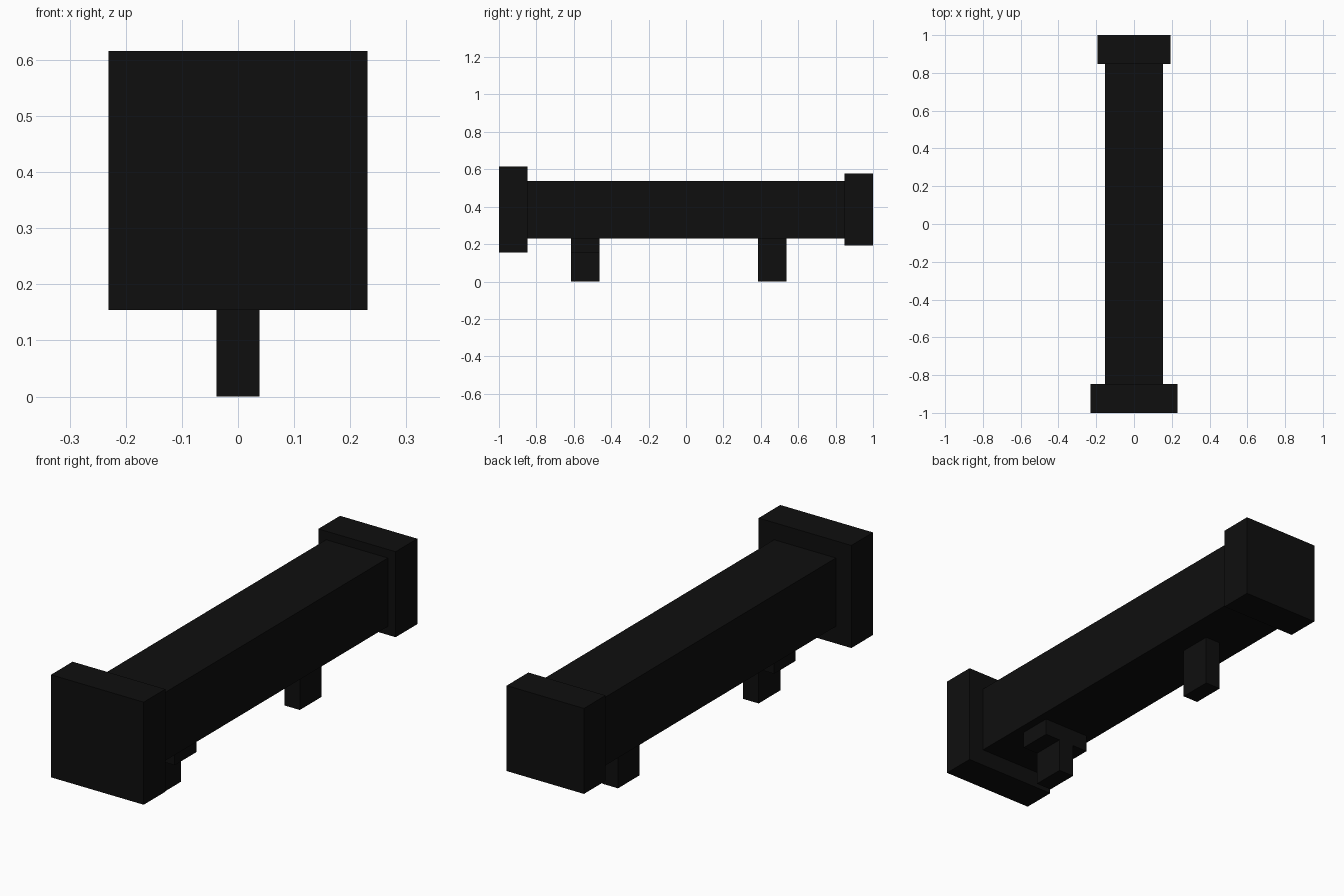
import bpy

if "Cube" in bpy.data.objects:
    bpy.data.objects.remove(bpy.data.objects["Cube"])

U = 1 / 13  # one block unit

black = bpy.data.materials.new("matte black")
black.diffuse_color = (0.0045, 0.0045, 0.0045, 1)
black.use_nodes = True
black.node_tree.nodes["Principled BSDF"].inputs["Base Color"].default_value = black.diffuse_color


def box(name, x, y, z):
    """Box spanning the given (low, high) ranges, in block units."""
    spans = (x, y, z)
    bpy.ops.mesh.primitive_cube_add(
        size=1, location=[U * (a + b) / 2 for a, b in spans])
    ob = bpy.context.object
    ob.name = name
    ob.scale = [U * (b - a) for a, b in spans]
    bpy.ops.object.transform_apply(location=False, rotation=False, scale=True)
    ob.data.materials.append(black)


# Long square tube with a larger block at each end
box("tube", (-2, 2), (-11, 11), (3, 7))
box("front_block", (-3, 3), (-13, -11), (2, 8))
box("back_block", (-2.5, 2.5), (11, 13), (2.5, 7.5))

# Mounting feet; the front one has a wider plate under the tube
box("front_foot", (-0.5, 0.5), (-8, -6), (0, 2))
box("front_foot_plate", (-1.5, 1.5), (-8, -6), (2, 3))
box("back_foot", (-0.5, 0.5), (5, 7), (0, 3))
